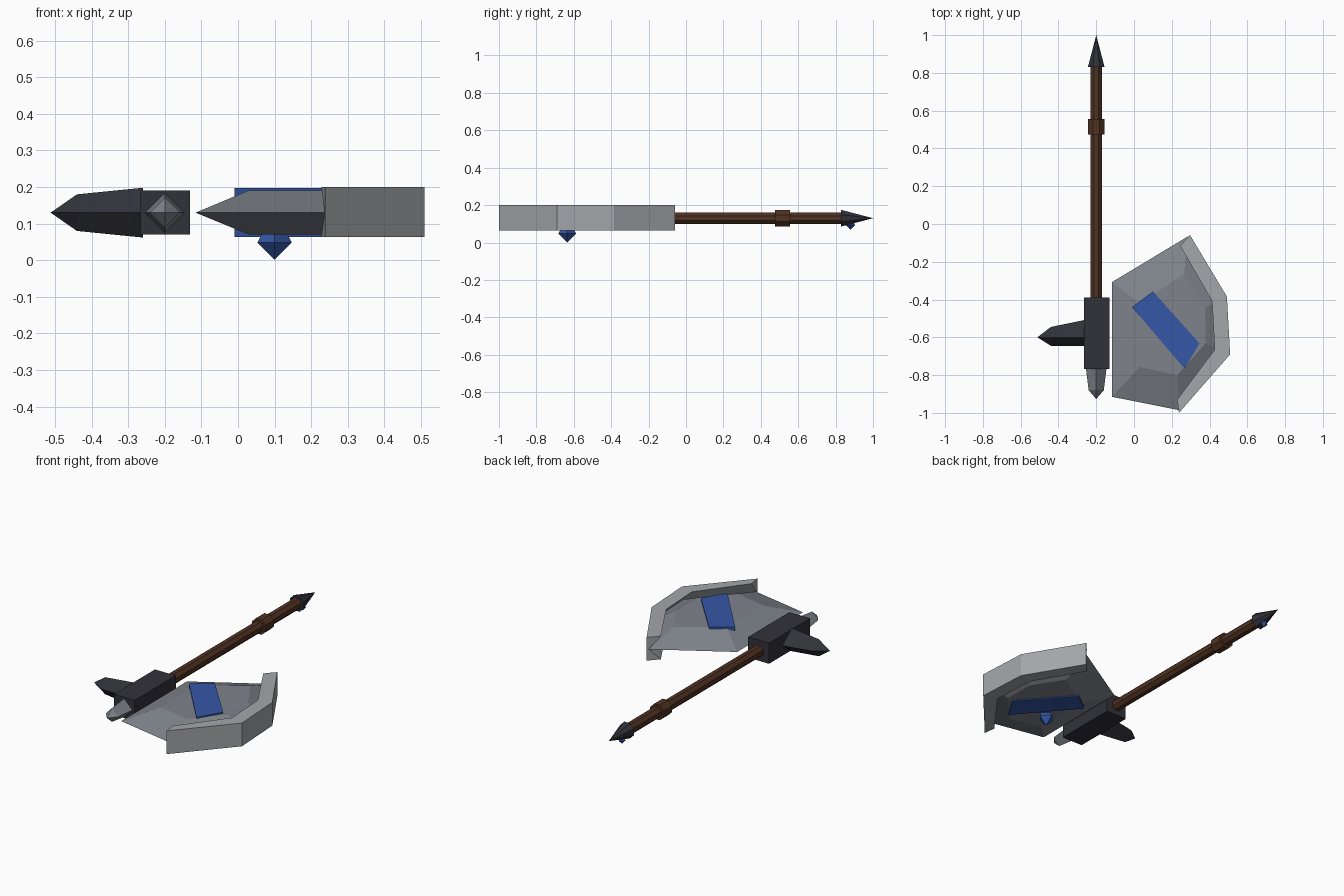
import bpy, bmesh, math
from mathutils import Vector

if "Cube" in bpy.data.objects:
    bpy.data.objects.remove(bpy.data.objects["Cube"])


def mat(name, rgb):
    m = bpy.data.materials.new(name)
    m.diffuse_color = (*rgb, 1)
    m.use_nodes = True
    m.node_tree.nodes["Principled BSDF"].inputs["Base Color"].default_value = m.diffuse_color
    return m


WOOD = mat("brown wood", (0.08, 0.032, 0.016))
DARK = mat("dark iron", (0.031, 0.031, 0.042))
STEEL = mat("blade steel", (0.21, 0.23, 0.26))
EDGE = mat("bright edge", (0.37, 0.38, 0.40))
BLUE = mat("blue inlay", (0.035, 0.095, 0.38))
MID = 0.13      # height of the weapon's middle plane
SX = -0.2       # x of the shaft


def loft(name, rings, material):
    """Join rings of equal point count; a one-point ring makes a tip."""
    bm = bmesh.new()
    vs = [[bm.verts.new(p) for p in r] for r in rings]
    for a, b in zip(vs, vs[1:]):
        n = max(len(a), len(b))
        for i in range(n):
            j = (i + 1) % n
            quad = [a[i % len(a)], a[j % len(a)], b[j % len(b)], b[i % len(b)]]
            bm.faces.new(list(dict.fromkeys(quad)))
    for r in (vs[0], vs[-1]):
        if len(r) > 2:
            bm.faces.new(r)
    bmesh.ops.recalc_face_normals(bm, faces=bm.faces)
    me = bpy.data.meshes.new(name)
    bm.to_mesh(me)
    bm.free()
    me.materials.append(material)
    ob = bpy.data.objects.new(name, me)
    bpy.context.collection.objects.link(ob)
    return ob


def ring_y(y, r, n=8):
    """Ring around the shaft axis, flat side up."""
    return [(SX + r * math.cos(math.tau * (i + .5) / n), y,
             MID + r * math.sin(math.tau * (i + .5) / n)) for i in range(n)]


def level(pts, z):
    return [(x, y, z) for x, y in pts]


# shaft, collar and butt spike
loft("shaft", [ring_y(-0.42, 0.033), ring_y(0.84, 0.033)], WOOD)
loft("collar", [ring_y(0.475, 0.047), ring_y(0.555, 0.047)], WOOD)
loft("butt_spike", [ring_y(0.83, 0.048), [(SX, 1.0, MID)]], DARK)

# head block
block = [(-0.266, -0.768), (-0.131, -0.768), (-0.131, -0.388), (-0.266, -0.388)]
loft("head_block", [level(block, 0.07), level(block, 0.191)], DARK)


# side spike with diamond section
def diamond_x(x, y0, y1, h):
    return [(x, y0, MID), (x, -0.6, MID + h), (x, y1, MID), (x, -0.6, MID - h)]


loft("side_spike", [diamond_x(-0.26, -0.645, -0.508, 0.068),
                    diamond_x(-0.44, -0.645, -0.545, 0.05),
                    [(-0.512, -0.6, MID)]], DARK)


# front spike with diamond section
def diamond_y(y, r):
    return [(SX - r, y, MID), (SX, y, MID + r), (SX + r, y, MID), (SX, y, MID - r)]


loft("front_spike", [diamond_y(-0.76, 0.055), diamond_y(-0.88, 0.04),
                     [(SX, -0.927, MID)]], STEEL)

# blade body: thin perimeter, raised plateau on both sides
outline = [(-0.116, -0.307), (0.285, -0.066), (0.48, -0.385),
           (0.495, -0.68), (0.237, -0.985), (-0.116, -0.915)]
plateau = [(0.03, -0.42), (0.265, -0.265), (0.376, -0.444),
           (0.38, -0.63), (0.23, -0.80), (0.03, -0.757)]
loft("blade_body", [level(plateau, 0.07), level(outline, MID), level(plateau, 0.191)], STEEL)

# cutting rim: V-grooved section swept along the outer edge
outer = [(0.296, -0.058), (0.492, -0.385), (0.509, -0.69), (0.238, -1.0)]
inner = [(0.244, -0.115), (0.413, -0.407), (0.427, -0.665), (0.228, -0.93)]
sections = []
for o, i in zip(outer, inner):
    m = Vector(o).lerp(Vector(i), 0.15)
    sections.append([(*o, 0.064), (*o, 0.2), (*i, 0.2), (m.x, m.y, MID), (*i, 0.064)])
loft("cutting_rim", sections, EDGE)

# blue inlay through the blade
inlay = [(-0.01, -0.44), (0.1, -0.357), (0.347, -0.632), (0.267, -0.765)]
loft("inlay", [level(inlay, 0.064), level(inlay, 0.198)], BLUE)


# hanging gems
def gem(name, x, y, z, r):
    def sq(k, h):
        return [(x + k * r, y, z + h * r), (x, y + k * r, z + h * r),
                (x - k * r, y, z + h * r), (x, y - k * r, z + h * r)]
    loft(name, [[(x, y, z - r)], sq(1, 0), sq(0.7, 0.6)], BLUE)


gem("blade_gem", 0.1, -0.635, 0.048, 0.047)
gem("spike_gem", SX, 0.88, 0.093, 0.024)
